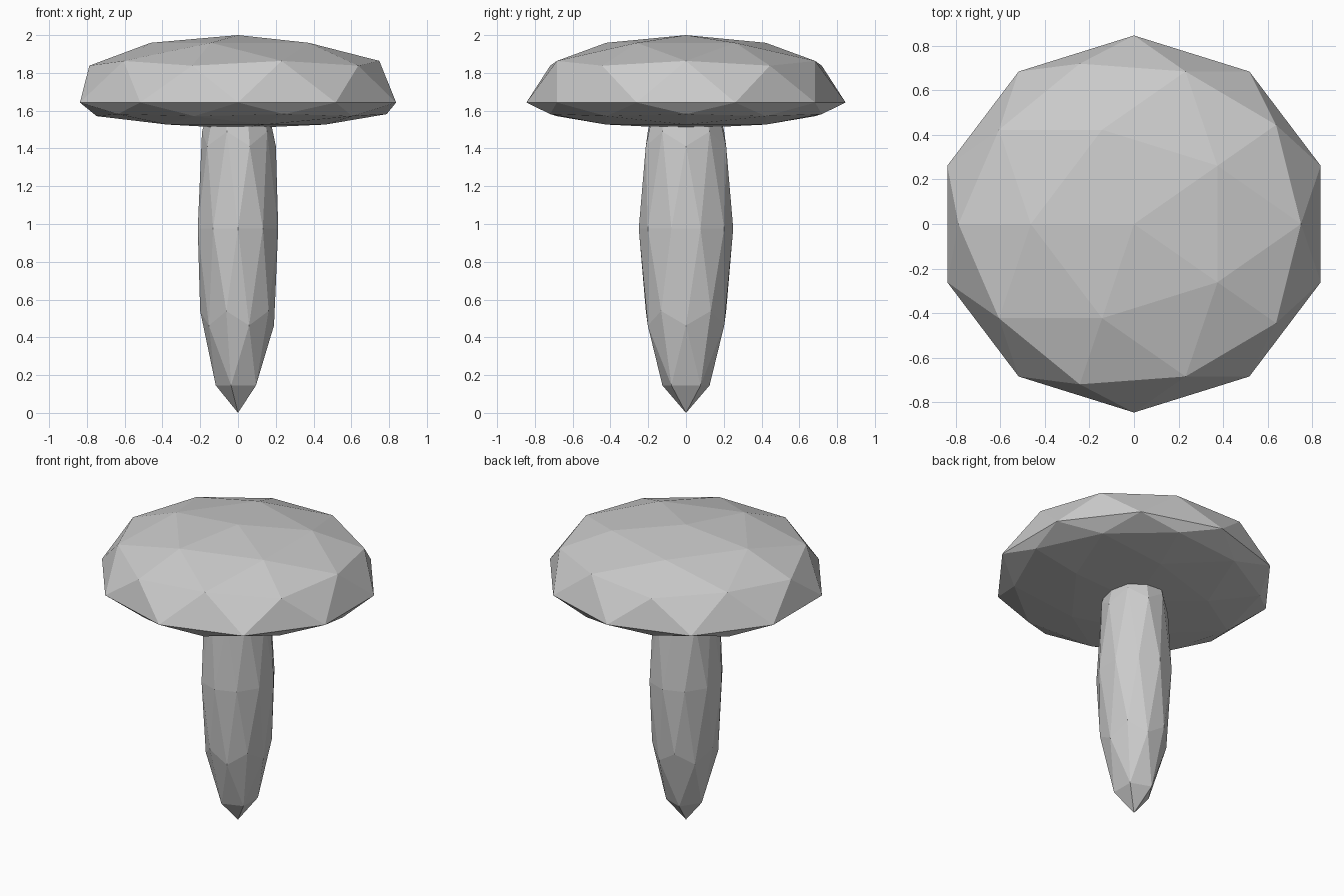
import bpy, math

if "Cube" in bpy.data.objects:
    bpy.data.objects.remove(bpy.data.objects["Cube"])


def faceted_ball(name, centre_z, radii, top_h, bottom_h, top_power=1.0, turn=0.0):
    """Low-poly icosphere with separately shaped upper and lower halves."""
    bpy.ops.mesh.primitive_ico_sphere_add(subdivisions=2, radius=1)
    obj = bpy.context.object
    obj.name = name
    c, s = math.cos(turn), math.sin(turn)
    for v in obj.data.vertices:
        x, y, z = v.co
        v.co.x = (x * c - y * s) * radii[0]
        v.co.y = (x * s + y * c) * radii[1]
        if z > 1e-4:
            v.co.z = centre_z + top_h * z ** top_power
        else:
            v.co.z = centre_z + bottom_h * z
    obj.data.update()
    return obj


# Stem: tall stretched ball, its top hidden inside the cap
faceted_ball("stem", 0.976, (0.224, 0.25), 0.976, 0.976)

# Cap: domed top, shallow underside
faceted_ball("cap", 1.643, (0.88, 0.845), 0.357, 0.137, 0.75, math.pi)
